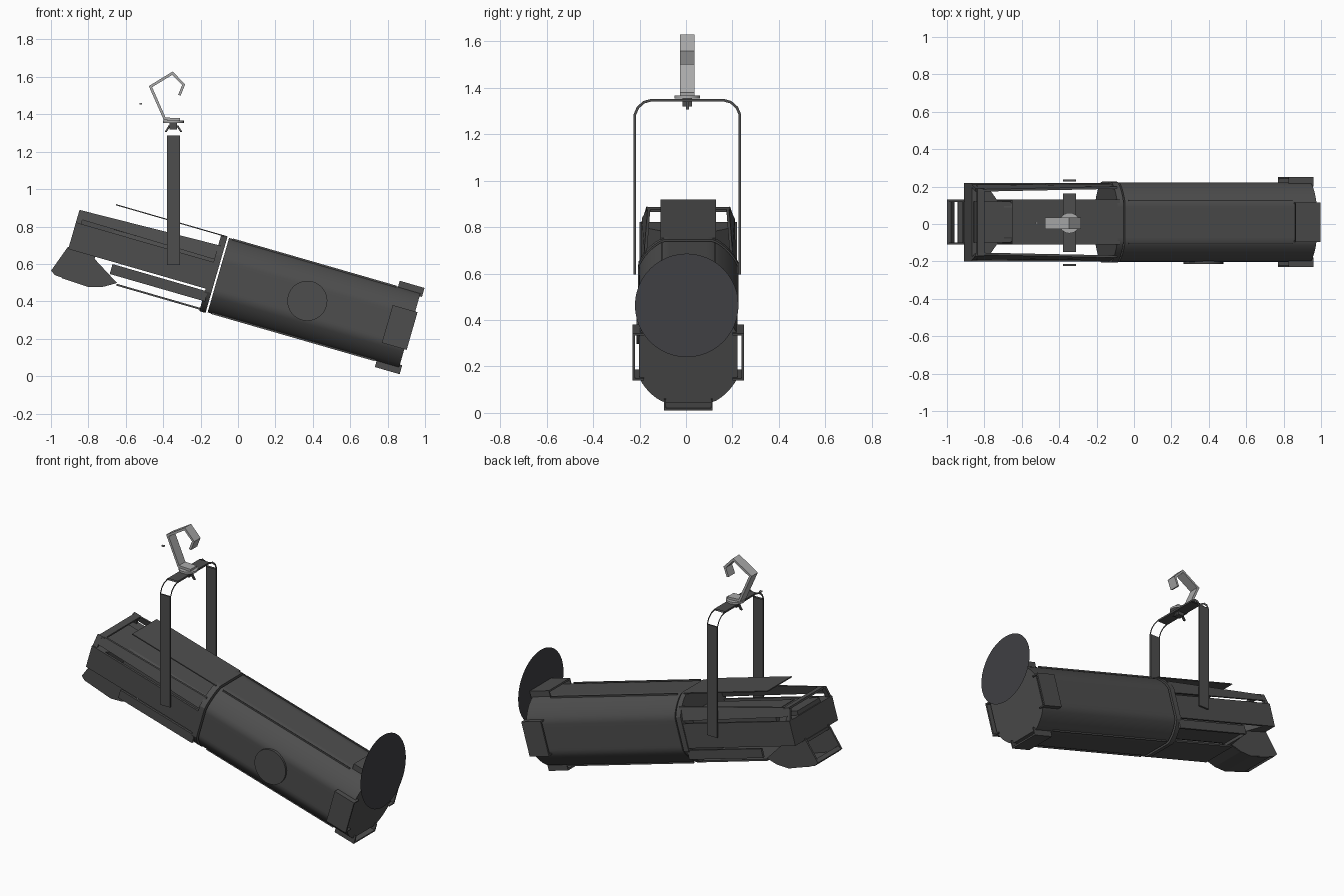
import bpy, bmesh, math
from mathutils import Matrix, Vector

if "Cube" in bpy.data.objects:
    bpy.data.objects.remove(bpy.data.objects["Cube"])

# Lamp body frame: local X runs down the optical axis, local Z is the body's "up"
BODY = Matrix.Translation((-0.105, 0.01, 0.54)) @ Matrix.Rotation(math.radians(16.1), 4, 'Y')
WORLD = Matrix.Identity(4)


def mat(name, v, blue=0.0):
    m = bpy.data.materials.new(name)
    m.diffuse_color = (v, v, v + blue, 1)
    m.use_nodes = True
    m.node_tree.nodes["Principled BSDF"].inputs["Base Color"].default_value = m.diffuse_color
    return m


DARK = mat("dark_metal", 0.075)
LENS = mat("lens_dark", 0.05, 0.006)
STEEL = mat("bare_steel", 0.4)


def finish(bm, name, frame=WORLD, material=DARK, smooth=False, solid=True):
    if solid:
        bmesh.ops.recalc_face_normals(bm, faces=bm.faces[:])
    me = bpy.data.meshes.new(name)
    bm.to_mesh(me)
    bm.free()
    ob = bpy.data.objects.new(name, me)
    ob.matrix_world = frame
    me.materials.append(material)
    bpy.context.collection.objects.link(ob)
    if smooth:
        bpy.ops.object.select_all(action='DESELECT')
        ob.select_set(True)
        bpy.context.view_layer.objects.active = ob
        bpy.ops.object.shade_smooth_by_angle(angle=math.radians(25))
    return ob


def box(name, x, y, z, frame=BODY, material=DARK):
    bm = bmesh.new()
    bmesh.ops.create_cube(bm, size=1)
    for v in bm.verts:
        v.co = [(r[0] + r[1]) / 2 + c * (r[1] - r[0]) for r, c in zip((x, y, z), v.co)]
    return finish(bm, name, frame, material)


def prism(name, pts, axis, depth, frame=BODY, material=DARK, smooth=False):
    """Extrude a closed loop of 3D points along an axis."""
    bm = bmesh.new()
    f = bm.faces.new([bm.verts.new(p) for p in pts])
    r = bmesh.ops.extrude_face_region(bm, geom=[f], use_keep_orig=True)
    vs = [g for g in r['geom'] if isinstance(g, bmesh.types.BMVert)]
    bmesh.ops.translate(bm, verts=vs, vec=Vector(axis) * depth)
    return finish(bm, name, frame, material, smooth)


def strip(path, t):
    """Closed outline of an open 2D path given thickness t."""
    path = [Vector(p) for p in path]
    left, right = [], []
    for i, p in enumerate(path):
        d1 = (p - path[max(i - 1, 0)]).normalized() if i else (path[1] - p).normalized()
        d2 = (path[i + 1] - p).normalized() if i < len(path) - 1 else d1
        n = Vector((-(d1 + d2).y, (d1 + d2).x)).normalized()
        k = t / 2 / max(0.5, n.dot(Vector((-d1.y, d1.x))))
        left.append(p + n * k)
        right.append(p - n * k)
    return left, right


def section(x, r, flat_y, flat_z, n=64):
    """Round tube section cut by four flats."""
    pts = []
    for i in range(n):
        a = 2 * math.pi * (i + 0.5) / n
        pts.append((x, max(-flat_y, min(flat_y, r * math.cos(a))),
                    max(-flat_z, min(flat_z, r * math.sin(a)))))
    return pts


# Lens barrel, rear collar and seams along the flats
prism("lens_barrel", section(0, 0.233, 0.212, 0.207), (1, 0, 0), 1.065, smooth=True)
prism("barrel_rear_collar", section(-0.045, 0.238, 0.216, 0.213), (1, 0, 0), 0.035, smooth=True)
for s in (-1, 1):
    for w in (-0.115, 0.115):
        box("barrel_seam", (0.02, 0.93), (w - 0.003, w + 0.003), sorted((s * 0.2, s * 0.21)))

# Colour frame holders: one tab on each flat of the barrel mouth
for i in range(4):
    turn = BODY @ Matrix.Rotation(i * math.pi / 2, 4, 'X')
    box("frame_holder_plate", (0.94, 1.078), (-0.105, 0.105), (0.230, 0.240), turn)
    for s in (-1, 1):
        box("frame_holder_wall", (0.94, 1.078), sorted((s * 0.097, s * 0.105)), (0.19, 0.235), turn)

# Focus knob on the front side
bm = bmesh.new()
bmesh.ops.create_cone(bm, cap_ends=True, segments=40, radius1=0.107, radius2=0.107, depth=0.022,
                      matrix=Matrix.Translation((0.495, -0.213, 0)) @ Matrix.Rotation(math.pi / 2, 4, 'X'))
finish(bm, "focus_knob", BODY, smooth=True)

# Upright lens disc at the mouth
bm = bmesh.new()
bmesh.ops.create_circle(bm, cap_ends=True, segments=48, radius=0.223,
                        matrix=Matrix.Translation((0.998, 0.003, 0.463)) @ Matrix.Rotation(math.pi / 2, 4, 'Y'))
finish(bm, "lens_disc", material=LENS, solid=False)

# Lamp house: top and bottom plates, slotted side panels, inner housing
box("lamp_house_top", (-0.63, -0.03), (-0.12, 0.12), (0.207, 0.213))
box("lamp_house_bottom", (-0.51, -0.03), (-0.12, 0.12), (-0.205, -0.195))
prism("lamp_inner_housing", section(-0.64, 0.13, 0.115, 0.088, 24), (1, 0, 0), 0.62)
for s in (-1, 1):
    y = sorted((s * 0.196, s * 0.21))
    box("side_panel_middle", (-0.81, -0.03), y, (-0.088, 0.06))
    box("side_panel_lower", (-0.56, -0.03), y, (-0.155, -0.1))
    # upper rail leans inwards to meet the rear frame
    prism("side_panel_upper", [(-0.79, s * 0.2, 0.082), (-0.03, s * 0.205, 0.075),
                               (-0.03, s * 0.19, 0.155), (-0.79, s * 0.175, 0.13)],
          (0, -s, 0), 0.012)
    # rear frame corner posts
    prism("rear_frame_post", [(-0.81, s * 0.205, 0.05), (-0.81, s * 0.19, 0.05),
                              (-0.81, s * 0.165, 0.122), (-0.81, s * 0.18, 0.13)], (1, 0, 0), 0.03)
box("rear_frame_top_bar", (-0.80, -0.76), (-0.18, 0.18), (0.118, 0.13))

# Rear cap, tapering in towards the lamp
prism("rear_cap", [(-0.81, -0.2, -0.088), (-0.73, -0.2, -0.088), (-0.62, -0.05, -0.088),
                   (-0.62, 0.05, -0.088), (-0.73, 0.2, -0.088), (-0.81, 0.2, -0.088)],
      (0, 0, 1), 0.148)
box("rear_cap_ridge", (-0.80, -0.60), (-0.11, 0.11), (0.06, 0.085))

# Rear handle: two cheeks, bottom sheet and a grip bar
cheek = [(-0.815, -0.078), (-0.866, -0.225), (-0.84, -0.242), (-0.65, -0.254),
         (-0.574, -0.23), (-0.51, -0.19), (-0.66, -0.10)]
for s in (-1, 1):
    prism("handle_cheek", [(x, s * 0.12, z) for x, z in cheek], (0, -s, 0), 0.012)
left, right = strip([(-0.80, -0.244), (-0.65, -0.25), (-0.574, -0.226), (-0.515, -0.19)], 0.008)
prism("handle_bottom_sheet", [(p.x, -0.115, p.y) for p in left + right[::-1]], (0, 1, 0), 0.23)
prism("handle_grip_bar", [(-0.866, -0.12, -0.225), (-0.84, -0.12, -0.242),
                          (-0.825, -0.12, -0.225), (-0.85, -0.12, -0.205)], (0, 1, 0), 0.24)
box("handle_top_sheet", (-0.815, -0.66), (-0.115, 0.115), (-0.105, -0.088))

# Hanging yoke: bent flat bar, bends open between their rims
half = [(0.226, 0.595), (0.226, 1.285), (0.213, 1.315), (0.187, 1.338), (0.155, 1.347)]
left, right = strip(half + [(-y, z) for y, z in half[::-1]], 0.011)
bm = bmesh.new()
rings = [[bm.verts.new((x, p.x + 0.006, p.y)) for x, p in
          ((-0.38, l), (-0.31, l), (-0.31, r), (-0.38, r))] for l, r in zip(left, right)]
for i, (a, b) in enumerate(zip(rings, rings[1:])):
    straight = i in (0, 4, 8)
    for j in range(4):
        if straight or j in (1, 3):
            k = (j + 1) % 4
            bm.faces.new((a[j], a[k], b[k], b[j]))
bm.faces.new(rings[0])
bm.faces.new(rings[-1])
finish(bm, "yoke")

# Hook clamp with washer, wing nut and bolt heads
left, right = strip([(-0.31, 1.372), (-0.392, 1.376), (-0.468, 1.548), (-0.35, 1.62),
                     (-0.291, 1.558), (-0.313, 1.502)], 0.014)
prism("hook_clamp", [(p.x, -0.026, p.y) for p in left + right[::-1]], (0, 1, 0), 0.062, WORLD, STEEL)
bm = bmesh.new()
bmesh.ops.create_cone(bm, cap_ends=True, segments=24, radius1=0.055, radius2=0.055, depth=0.012,
                      matrix=Matrix.Translation((-0.345, 0.005, 1.36)))
finish(bm, "clamp_washer", material=STEEL, smooth=True)
box("wing_nut_core", (-0.365, -0.325), (-0.015, 0.025), (1.32, 1.355), WORLD)
for s in (-1, 1):
    prism("wing_nut_wing", [(-0.345 + s * dx, 0.0, z) for dx, z in
                            ((0.015, 1.338), (0.036, 1.306), (0.047, 1.306), (0.025, 1.342))],
          (0, 1, 0), 0.012, WORLD)
box("clamp_bolt_head", (-0.527, -0.513), (0.0, 0.012), (1.453, 1.461), WORLD, STEEL)
